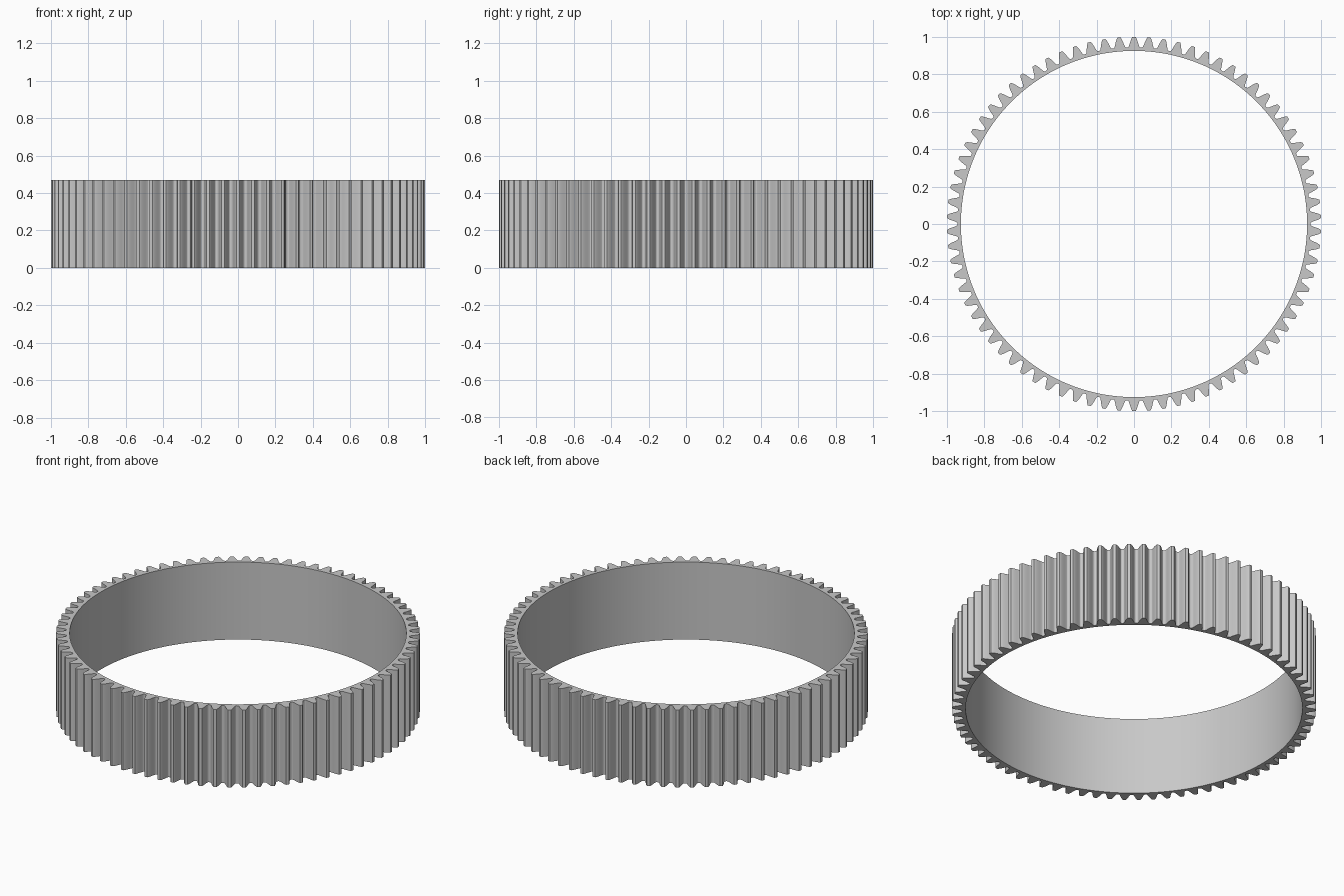
import bpy
import bmesh
import math

old = bpy.data.objects.get("Cube")
if old:
    bpy.data.objects.remove(old, do_unlink=True)

TEETH = 78
HEIGHT = 0.47
BORE = 0.925
PITCH = 2 * math.pi / TEETH

# Half of one tooth, from tip centre to root: (half angle, radius)
half_tooth = [(0.0080, 1.0), (0.0105, 0.997), (0.0155, 0.987), (0.0201, 0.975),
              (0.0242, 0.963), (0.0272, 0.954), (0.0310, 0.947), (0.0355, 0.944)]
tooth = [(-a, r) for a, r in reversed(half_tooth)] + half_tooth


def polar(radius, angle, z):
    return (radius * math.cos(angle), radius * math.sin(angle), z)


# Closed outline around the whole ring, with a tooth centred on the back
outline = [(math.pi / 2 + i * PITCH + a, r) for i in range(TEETH) for a, r in tooth]

# Toothed ring: four loops of vertices joined by quads
bm = bmesh.new()
loops = []
for z, toothed in ((0, True), (HEIGHT, True), (HEIGHT, False), (0, False)):
    loops.append([bm.verts.new(polar(r if toothed else BORE, a, z)) for a, r in outline])

count = len(outline)
for k in range(4):
    low, high = loops[k], loops[(k + 1) % 4]
    for i in range(count):
        j = (i + 1) % count
        bm.faces.new((low[i], low[j], high[j], high[i]))
bmesh.ops.recalc_face_normals(bm, faces=bm.faces)

mesh = bpy.data.meshes.new("toothed_ring")
bm.to_mesh(mesh)
bm.free()

ring = bpy.data.objects.new("toothed_ring", mesh)
bpy.context.collection.objects.link(ring)

# Smooth bore and flanks, crisp rims and tooth tips
bpy.ops.object.select_all(action='DESELECT')
ring.select_set(True)
bpy.context.view_layer.objects.active = ring
bpy.ops.object.shade_smooth_by_angle(angle=math.radians(25))

# Plain grey material
grey = bpy.data.materials.new("light grey")
grey.use_nodes = True
colour = (0.58, 0.58, 0.58, 1)
grey.diffuse_color = colour
grey.node_tree.nodes["Principled BSDF"].inputs["Base Color"].default_value = colour
mesh.materials.append(grey)
